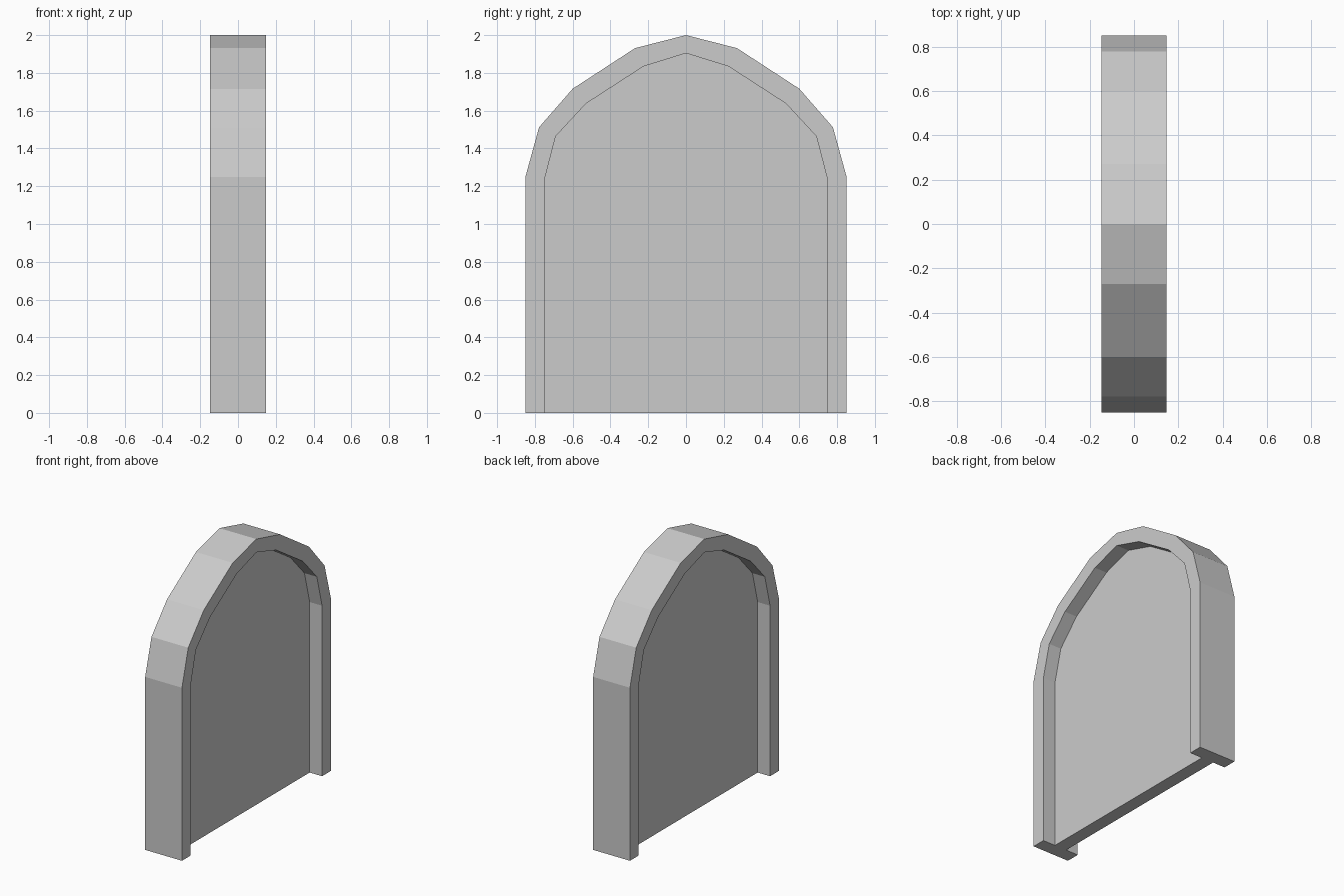
import bpy, bmesh

if "Cube" in bpy.data.objects:
    bpy.data.objects.remove(bpy.data.objects["Cube"])

FRAME_HALF = 0.147   # half depth of the arch frame
PANEL_HALF = 0.048   # half depth of the recessed panel

# Right half of each arch outline as (y, z), from floor to apex
outer_half = [(0.85, 0), (0.85, 1.25), (0.778, 1.512), (0.6, 1.716), (0.27, 1.931)]
inner_half = [(0.75, 0), (0.75, 1.232), (0.69, 1.464), (0.53, 1.637), (0.224, 1.835)]


def arch(half, apex):
    """Mirror a half outline into a full open arch, floor to floor."""
    return half + [(0, apex)] + [(-y, z) for y, z in reversed(half)]


def extrude_profile(name, polygons, half):
    """Extrude joined (y, z) polygons symmetrically along x into one solid."""
    bm = bmesh.new()
    for poly in polygons:
        bm.faces.new([bm.verts.new((-half, y, z)) for y, z in poly])
    bmesh.ops.remove_doubles(bm, verts=bm.verts, dist=1e-5)
    result = bmesh.ops.extrude_face_region(bm, geom=bm.faces[:], use_keep_orig=True)
    moved = [g for g in result["geom"] if isinstance(g, bmesh.types.BMVert)]
    bmesh.ops.translate(bm, verts=moved, vec=(2 * half, 0, 0))
    bmesh.ops.recalc_face_normals(bm, faces=bm.faces)
    mesh = bpy.data.meshes.new(name)
    bm.to_mesh(mesh)
    bm.free()
    obj = bpy.data.objects.new(name, mesh)
    bpy.context.collection.objects.link(obj)
    return obj


outer = arch(outer_half, 2.0)
inner = arch(inner_half, 1.904)

# Arch frame: a strip of quads between the two outlines
strip = [(outer[i], outer[i + 1], inner[i + 1], inner[i]) for i in range(len(outer) - 1)]
extrude_profile("arch_frame", strip, FRAME_HALF)

# Thin panel filling the opening
extrude_profile("door_panel", [inner], PANEL_HALF)
